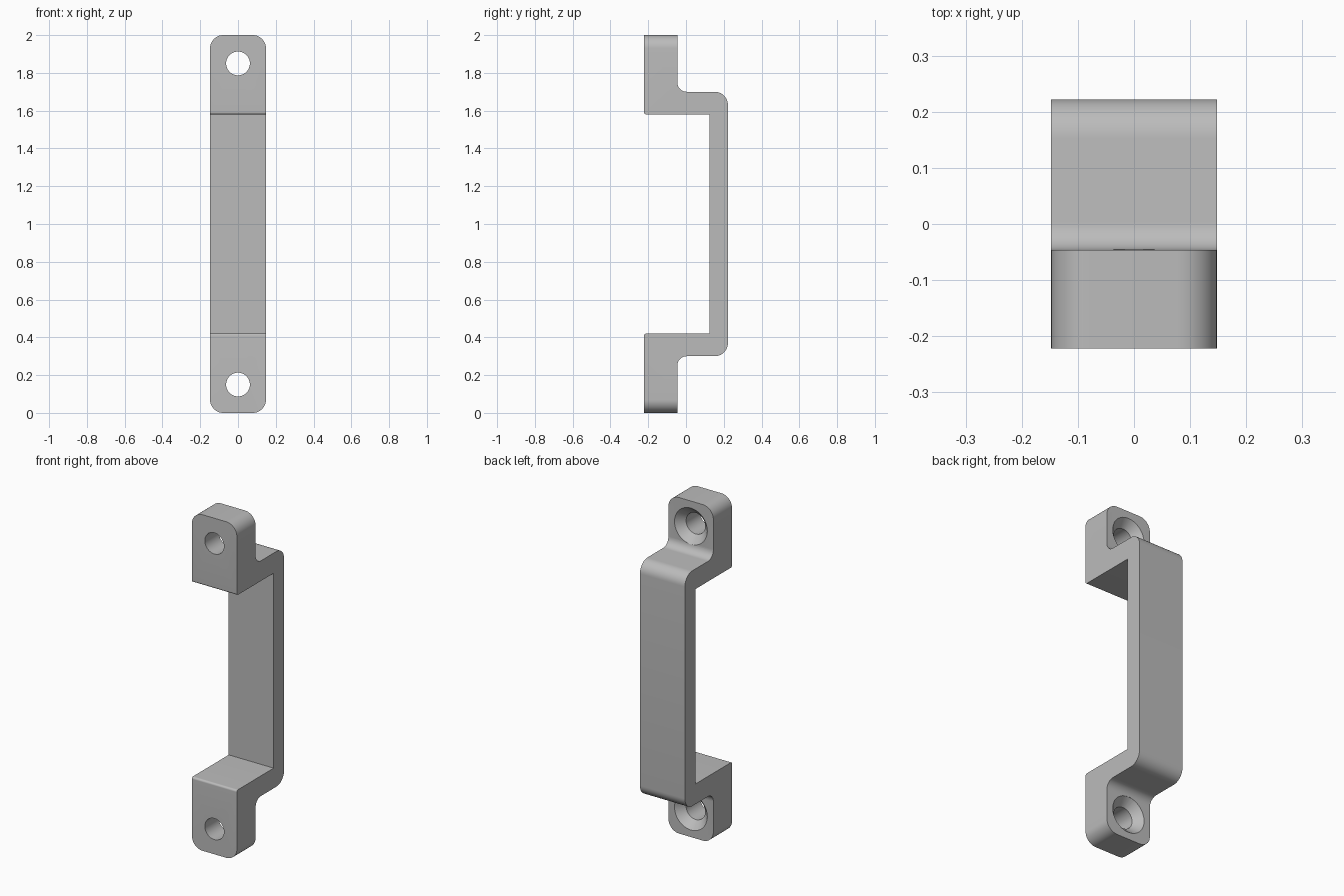
import bpy, bmesh, math
from mathutils import Vector

old = bpy.data.objects.get("Cube")
if old:
    bpy.data.objects.remove(old, do_unlink=True)

HALF_W, FRONT, BACK = 0.148, -0.222, 0.222
FOOT_BACK, GRIP_FRONT = -0.046, 0.124
ARM_LOW, ARM_HIGH = 0.30, 0.42
HOLE_Z, HOLE_R, SINK_R = 0.15, 0.063, 0.108

grey = bpy.data.materials.new("Plain grey")
grey.use_nodes = True
colour = (0.5, 0.5, 0.5, 1)
grey.diffuse_color = colour
grey.node_tree.nodes["Principled BSDF"].inputs["Base Color"].default_value = colour


def make_object(name, bm):
    bmesh.ops.recalc_face_normals(bm, faces=bm.faces)
    mesh = bpy.data.meshes.new(name)
    bm.to_mesh(mesh)
    bm.free()
    mesh.materials.append(grey)
    obj = bpy.data.objects.new(name, mesh)
    bpy.context.collection.objects.link(obj)
    return obj


def round_edges(bm, radius, axis, y=None, z=None):
    """Round edges along an axis at a given y, and at height z or its mirror."""
    chosen = []
    for e in bm.edges:
        d = (e.verts[0].co - e.verts[1].co).normalized()
        mid = (e.verts[0].co + e.verts[1].co) / 2
        level = min(mid.z, 2 - mid.z)
        if abs(d[axis]) > 0.99 and abs(level - z) < 1e-4 and (y is None or abs(mid.y - y) < 1e-4):
            chosen.append(e)
    bmesh.ops.bevel(bm, geom=chosen, offset=radius, offset_type='OFFSET',
                    segments=10, profile=0.5, affect='EDGES')


# Handle body: side profile mirrored about mid height, extruded across the width
lower = [(GRIP_FRONT, ARM_HIGH), (FRONT, ARM_HIGH), (FRONT, 0),
         (FOOT_BACK, 0), (FOOT_BACK, ARM_LOW), (BACK, ARM_LOW)]
profile = lower + [(y, 2 - z) for y, z in reversed(lower)]
bm = bmesh.new()
face = bm.faces.new([bm.verts.new((-HALF_W, y, z)) for y, z in profile])
side = bmesh.ops.extrude_face_region(bm, geom=[face])
bmesh.ops.translate(bm, vec=Vector((2 * HALF_W, 0, 0)),
                    verts=[v for v in side["geom"] if isinstance(v, bmesh.types.BMVert)])
bmesh.ops.recalc_face_normals(bm, faces=bm.faces)
round_edges(bm, 0.07, 0, BACK, ARM_LOW)
round_edges(bm, 0.05, 0, FOOT_BACK, ARM_LOW)
round_edges(bm, 0.012, 0, FRONT, ARM_HIGH)
round_edges(bm, 0.07, 1, None, 0)
handle = make_object("pull_handle", bm)


# Countersunk screw holes: turned cutters running front to back
def screw_cutter(name, z):
    bm = bmesh.new()
    sink_end = FOOT_BACK - (SINK_R - HOLE_R)
    stations = [(FRONT - 0.05, HOLE_R), (sink_end, HOLE_R),
                (FOOT_BACK, SINK_R), (FOOT_BACK + 0.06, SINK_R)]
    n = 48
    rings = [[bm.verts.new((r * math.cos(math.tau * i / n), y,
                            z + r * math.sin(math.tau * i / n))) for i in range(n)]
             for y, r in stations]
    for a, b in zip(rings, rings[1:]):
        for i in range(n):
            j = (i + 1) % n
            bm.faces.new((a[i], a[j], b[j], b[i]))
    bm.faces.new(rings[0])
    bm.faces.new(rings[-1])
    cutter = make_object(name, bm)
    cutter.hide_render = True
    return cutter


bpy.context.view_layer.objects.active = handle
for name, z in (("lower_screw_cutter", HOLE_Z), ("upper_screw_cutter", 2 - HOLE_Z)):
    cutter = screw_cutter(name, z)
    cut = handle.modifiers.new(name, 'BOOLEAN')
    cut.operation, cut.solver, cut.object = 'DIFFERENCE', 'EXACT', cutter
    bpy.ops.object.modifier_apply(modifier=cut.name)
    bpy.data.objects.remove(cutter, do_unlink=True)

# Smooth rounded areas while keeping hard edges
bpy.ops.object.select_all(action='DESELECT')
handle.select_set(True)
bpy.ops.object.shade_smooth_by_angle(angle=math.radians(30))
